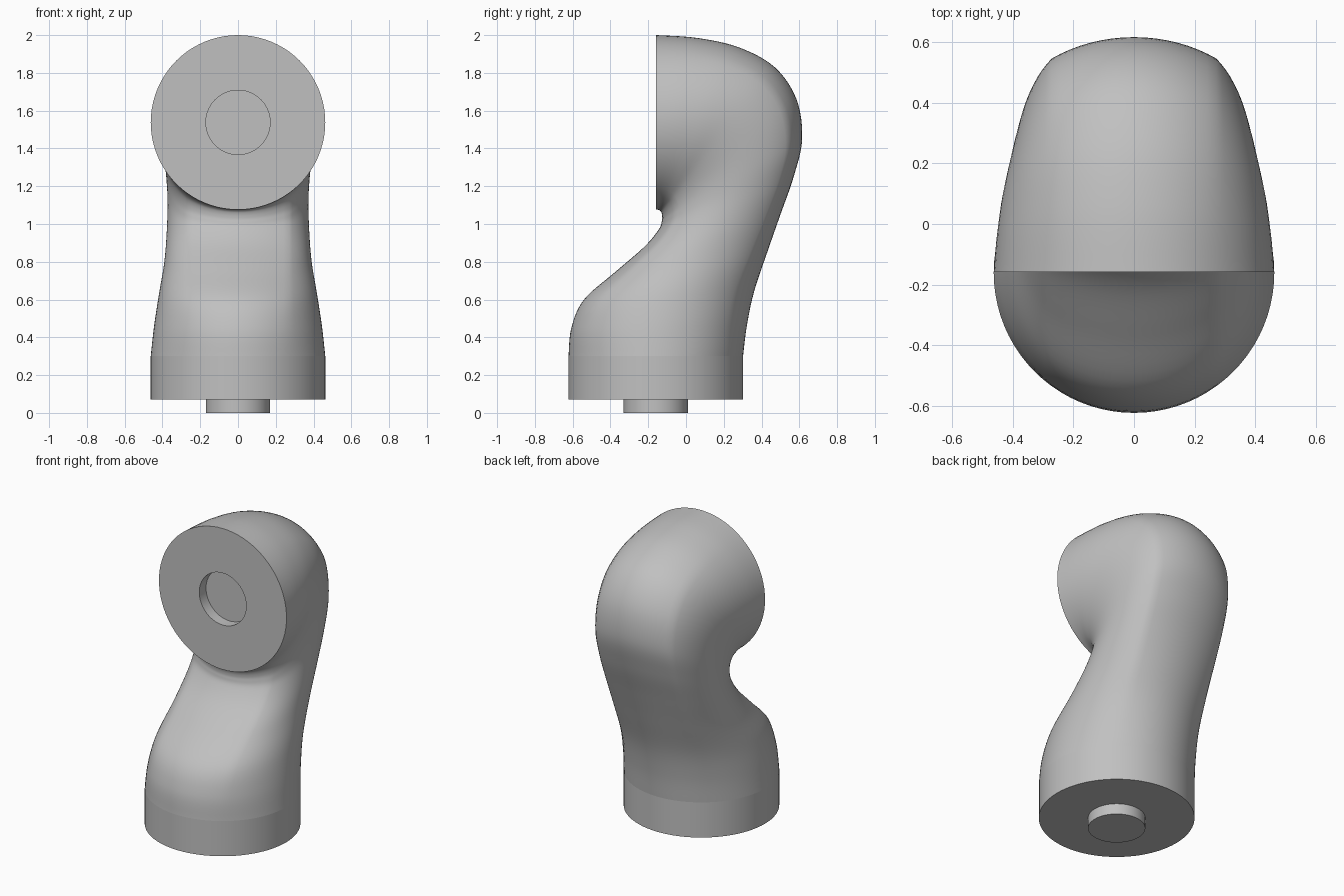
import bpy, bmesh, math
from mathutils import Vector

cube = bpy.data.objects.get("Cube")
if cube:
    bpy.data.objects.remove(cube, do_unlink=True)

SEG, SUB = 80, 6
R, PIN_R = 0.462, 0.17
CREASE = R * math.sin(math.radians(36))  # half width of the rounded back strip

grey = bpy.data.materials.new("plain_grey")
grey.use_nodes = True
grey.diffuse_color = (0.53, 0.53, 0.53, 1)
grey.node_tree.nodes["Principled BSDF"].inputs["Base Color"].default_value = grey.diffuse_color


def ring(inner, outer, half_width):
    """Closed section between two profile points, squeezed at its sides."""
    a, b = Vector((0, *inner)), Vector((0, *outer))
    mid, arm = (a + b) / 2, (b - a) / 2
    squeeze = (half_width - CREASE) / (R - CREASE)
    points = []
    for i in range(SEG):
        t = math.tau * i / SEG
        x = R * math.sin(t)
        if abs(x) > CREASE:
            x = math.copysign(CREASE + (abs(x) - CREASE) * squeeze, x)
        points.append(mid + arm * math.cos(t) + Vector((x, 0, 0)))
    return points


def circle(y, z, r, facing_front=False):
    def point(t):
        up = r * math.cos(t)
        return Vector((r * math.sin(t), y, z + up) if facing_front
                      else (r * math.sin(t), y + up, z))
    return [point(math.tau * i / SEG) for i in range(SEG)]


def loft(name, rings, cap_start=False, cap_end=False):
    bm = bmesh.new()
    loops = [[bm.verts.new(p) for p in pts] for pts in rings]
    for lo, hi in zip(loops, loops[1:]):
        for i in range(SEG):
            j = (i + 1) % SEG
            bm.faces.new((lo[i], hi[i], hi[j], lo[j]))
    if cap_start:
        bm.faces.new(loops[0])
    if cap_end:
        bm.faces.new(loops[-1][::-1])
    mesh = bpy.data.meshes.new(name)
    bm.to_mesh(mesh)
    bm.free()
    mesh.materials.append(grey)
    obj = bpy.data.objects.new(name, mesh)
    bpy.context.collection.objects.link(obj)
    bpy.ops.object.select_all(action="DESELECT")
    obj.select_set(True)
    bpy.context.view_layer.objects.active = obj
    bpy.ops.object.shade_smooth_by_angle(angle=math.radians(30))
    return obj


# Sections up the bent body: inner y, inner z, outer y, outer z, half width
SECTIONS = [
    (-.622, .30, .302, .30, .462),
    (-.607, .45, .322, .46, .445),
    (-.54, .60, .36, .64, .42),
    (-.37, .75, .43, .85, .39),
    (-.22, .88, .50, 1.05, .377),
    (-.145, .97, .57, 1.25, .373),
    (-.128, 1.015, .615, 1.45, .378),
    (-.126, 1.04, .585, 1.66, .39),
    (-.13, 1.06, .47, 1.83, .41),
    (-.137, 1.07, .28, 1.935, .435),
    (-.146, 1.075, .06, 1.985, .452),
    (-.158, 1.076, -.158, 2.0, .462),
]


def smooth_sections(keys):
    """Catmull-Rom interpolation through the key sections."""
    for i in range(len(keys) - 1):
        quad = [keys[max(0, min(len(keys) - 1, i + k))] for k in (-1, 0, 1, 2)]
        for s in range(SUB):
            t = s / SUB
            yield [b + t / 2 * (c - a + t * (2 * a - 5 * b + 4 * c - d
                   + t * (3 * (b - c) + d - a))) for a, b, c, d in zip(*quad)]
    yield keys[-1]


# Curved body, with a round socket sunk into its flat front face
body = [ring(s[0:2], s[2:4], s[4]) for s in smooth_sections(SECTIONS)]
socket = [circle(-.158, 1.538, PIN_R, True), circle(-.088, 1.538, PIN_R, True)]
loft("curved_body", body + socket, cap_end=True)

# Straight collar with a short round peg beneath
loft("base_collar", [circle(-.16, .07, PIN_R), circle(-.16, .07, R), circle(-.16, .30, R)])
loft("base_peg", [circle(-.16, 0, PIN_R), circle(-.16, .07, PIN_R)], cap_start=True)
